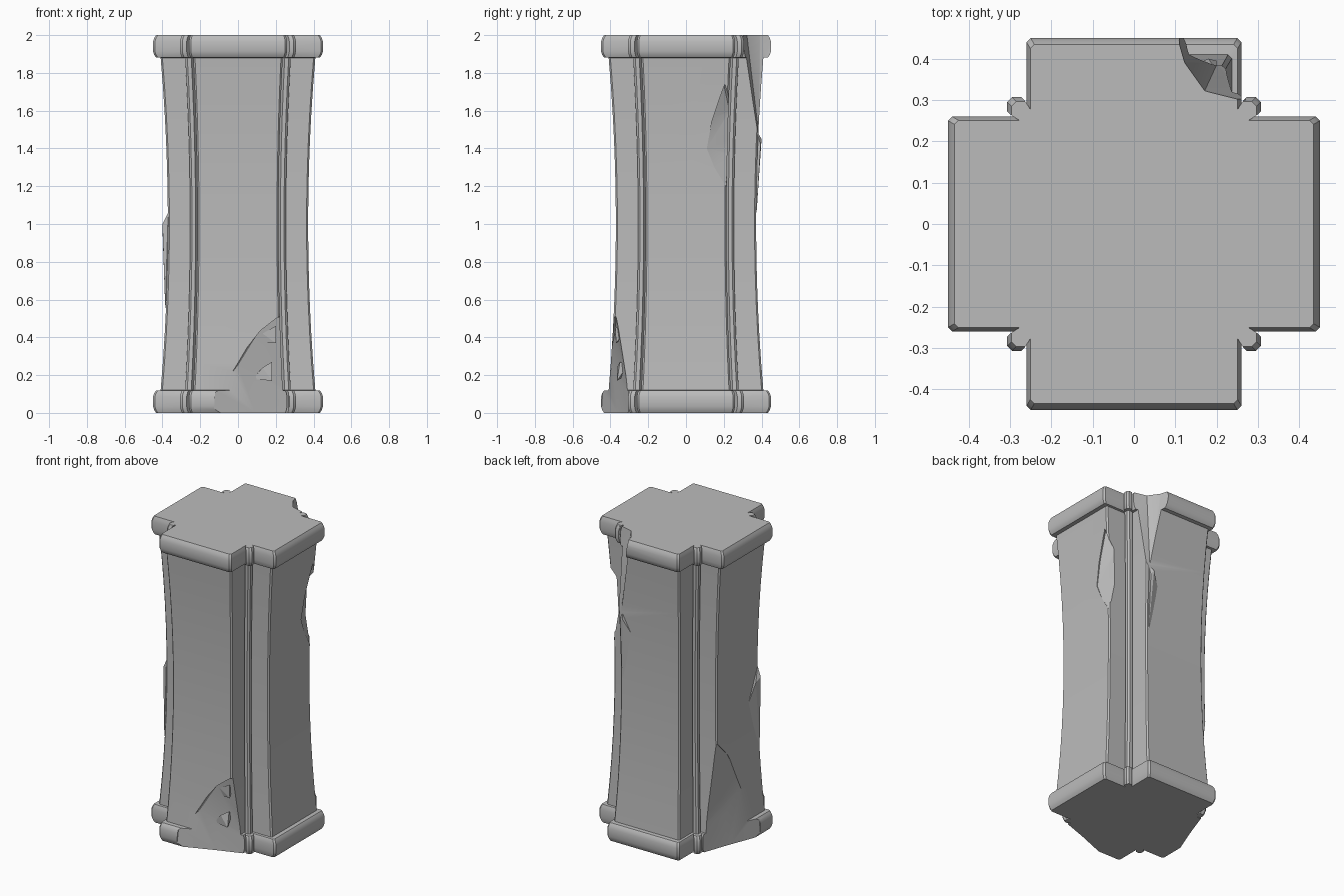
import bpy, bmesh, math
from mathutils import Vector

old = bpy.data.objects.get("Cube")
if old:
    bpy.data.objects.remove(old, do_unlink=True)

stone = bpy.data.materials.new("grey stone")
stone.use_nodes = True
GREY = (0.5, 0.5, 0.5, 1)
stone.diffuse_color = GREY
stone.node_tree.nodes["Principled BSDF"].inputs["Base Color"].default_value = GREY


def add_object(name, bm):
    bmesh.ops.recalc_face_normals(bm, faces=bm.faces[:])
    mesh = bpy.data.meshes.new(name)
    bm.to_mesh(mesh)
    bm.free()
    obj = bpy.data.objects.new(name, mesh)
    bpy.context.collection.objects.link(obj)
    mesh.materials.append(stone)
    return obj


def hull(name, points):
    bm = bmesh.new()
    for p in points:
        bm.verts.new(p)
    res = bmesh.ops.convex_hull(bm, input=bm.verts[:])
    loose = [v for v in bm.verts if not v.link_faces]
    bmesh.ops.delete(bm, geom=loose, context='VERTS')
    return add_object(name, bm)


# Cross-shaped plan with a bead in each inner corner
half = [(0.45, 0.25), (0.44, 0.26), (0.288, 0.26), (0.307, 0.272), (0.307, 0.295)]
quarter = half + [(y, x) for x, y in reversed(half)]
plan = []
for turn in range(4):
    c, s = [(1, 0), (0, 1), (-1, 0), (0, -1)][turn]
    plan += [(c * x - s * y, s * x + c * y) for x, y in quarter]

# Height and scale of each ring: rounded caps around a waisted shaft
cap = [(0, 0.965), (0.015, 0.985), (0.035, 1), (0.085, 1), (0.105, 0.985), (0.118, 0.965)]
shaft = []
STEPS = 12
for i in range(STEPS + 1):
    t = i / STEPS
    shaft.append((0.12 + 1.76 * t, 0.825 + 0.085 * abs(2 * t - 1) ** 2))
rings = cap + shaft + [(2 - z, k) for z, k in reversed(cap)]

bm = bmesh.new()
loops = [[bm.verts.new((x * k, y * k, z)) for x, y in plan] for z, k in rings]
for a, b in zip(loops, loops[1:]):
    for i in range(len(plan)):
        j = (i + 1) % len(plan)
        bm.faces.new((a[i], a[j], b[j], b[i]))
bm.faces.new(list(reversed(loops[0])))
bm.faces.new(loops[-1])
pillar = add_object("pillar", bm)

# Broken corner at the foot of the front arm
foot_break = [
    (-0.13, -0.45, -0.02), (-0.12, -0.44, 0.12), (0, -0.39, 0.25), (0.11, -0.375, 0.43),
    (0.2, -0.37, 0.5), (0.27, -0.37, 0.53), (0.27, -0.3, -0.02), (0.27, -0.3, 0.12),
    (0.27, -0.33, 0.32), (0.1, -0.36, -0.02), (0.1, -0.355, 0.15),
    (-0.13, -0.6, -0.02), (0.27, -0.6, -0.02), (0.27, -0.6, 0.53)]
# The same break, taller, on the neighbouring arm
side_break = [(y, x, z * 1.4) for x, y, z in foot_break]
# Broken corner at the head of the back arm
head_break = [
    (0.1, 0.46, 2.02), (0.12, 0.39, 2.02), (0.17, 0.32, 2.02), (0.27, 0.295, 2.02),
    (0.13, 0.42, 1.88), (0.18, 0.34, 1.88), (0.27, 0.31, 1.88), (0.27, 0.335, 1.72),
    (0.27, 0.355, 1.58), (0.2, 0.385, 1.48), (0.27, 0.39, 1.4),
    (0.1, 0.6, 2.02), (0.27, 0.6, 2.02), (0.27, 0.6, 1.4)]
# Shallow chip along one upright edge
edge_chip = [
    (0.385, 0.2, 1.74), (0.378, 0.14, 1.56), (0.375, 0.11, 1.4), (0.375, 0.15, 1.3),
    (0.37, 0.21, 1.2), (0.34, 0.23, 1.6), (0.33, 0.23, 1.38),
    (0.45, 0.23, 1.74), (0.45, 0.23, 1.2), (0.45, 0.11, 1.4)]

bpy.context.view_layer.objects.active = pillar
for points in (foot_break, side_break, head_break, edge_chip):
    cutter = hull("cutter", points)
    cutter.hide_render = True
    mod = pillar.modifiers.new("break", 'BOOLEAN')
    mod.operation = 'DIFFERENCE'
    mod.solver = 'EXACT'
    mod.object = cutter
    bpy.ops.object.modifier_apply(modifier=mod.name)
    bpy.data.objects.remove(cutter, do_unlink=True)

# Splinters left standing in the breaks and raised flakes on the edges
hull("lower_splinter", [(0.08, -0.355, 0.18), (0.18, -0.365, 0.17), (0.18, -0.35, 0.27),
                        (0.13, -0.365, 0.24), (0.09, -0.32, 0.2), (0.18, -0.31, 0.25)])
hull("upper_splinter", [(0.13, -0.375, 0.42), (0.2, -0.37, 0.37), (0.2, -0.375, 0.46),
                        (0.15, -0.365, 0.37), (0.19, -0.33, 0.42)])
hull("side_flake", [(-0.4, -0.2, 1.0), (-0.4, -0.15, 0.98), (-0.37, -0.21, 1.06),
                    (-0.385, -0.21, 0.55), (-0.36, -0.1, 0.8), (-0.36, -0.2, 0.75)])
hull("back_flake", [(0.18, 0.4, 1.45), (0.2, 0.395, 1.42), (0.2, 0.37, 1.5),
                    (0.2, 0.373, 1.05), (0.1, 0.36, 1.3), (0.19, 0.355, 1.25)])

# Soft shading on the rounded caps and waisted shaft
bpy.ops.object.select_all(action='DESELECT')
pillar.select_set(True)
bpy.ops.object.shade_smooth_by_angle(angle=math.radians(25))
